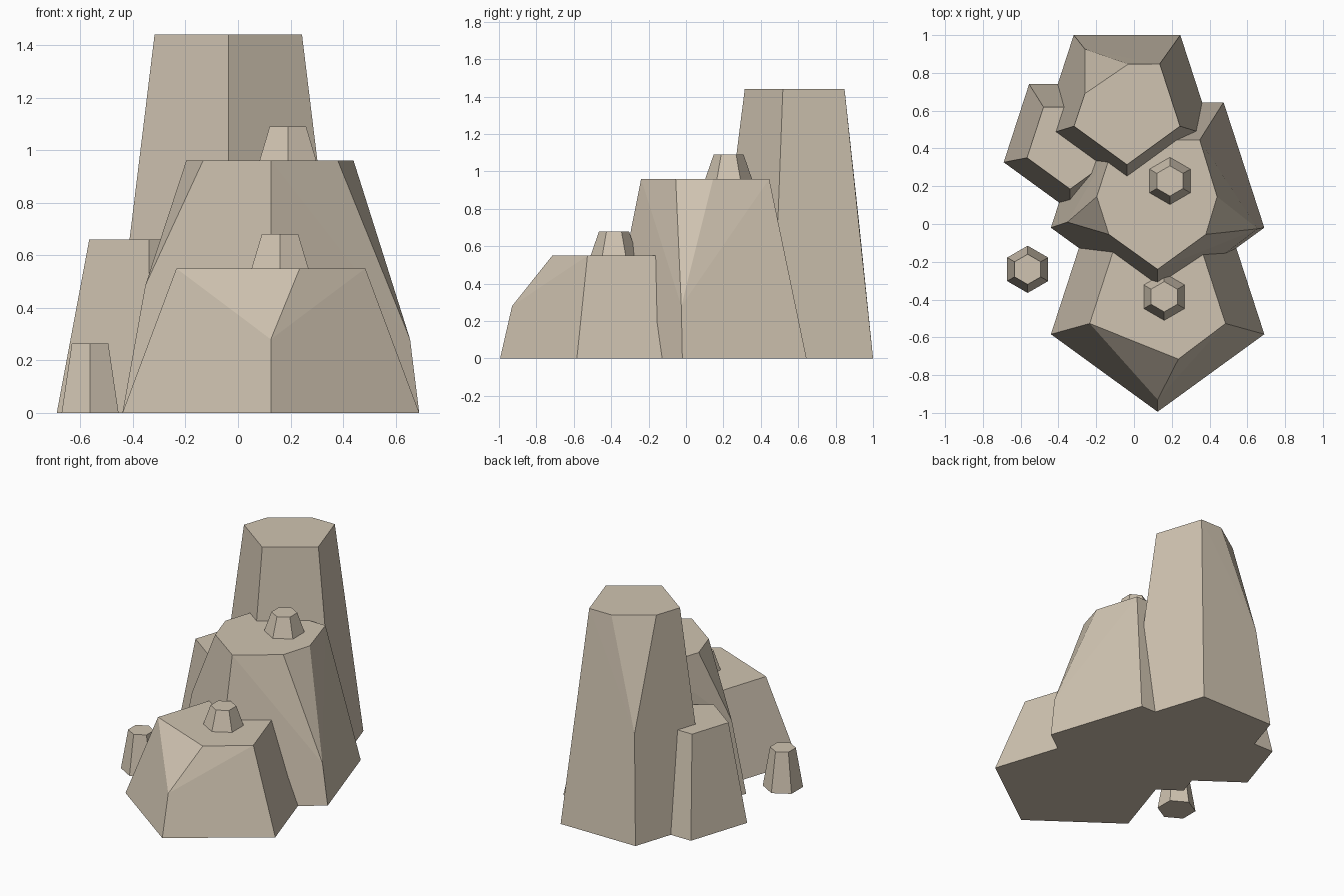
import bpy, math

if "Cube" in bpy.data.objects:
    bpy.data.objects.remove(bpy.data.objects["Cube"])

mat = bpy.data.materials.new("sandstone")
mat.diffuse_color = (0.63, 0.55, 0.44, 1)
mat.use_nodes = True
mat.node_tree.nodes["Principled BSDF"].inputs["Base Color"].default_value = mat.diffuse_color


def ring(cx, cy, r, n):
    # polygon with its first corner pointing to the front
    return [(cx + r * math.cos(-math.pi / 2 + 2 * math.pi * i / n),
             cy + r * math.sin(-math.pi / 2 + 2 * math.pi * i / n)) for i in range(n)]


def rock(name, base, top, height, z0=0.0, chips=None):
    """Tapered rock from (cx, cy, r) rings; chips = {corner: (mid point or None, top points)}"""
    n = 5 if not name.startswith("pebble") else 6
    chips = chips or {}
    verts, faces = [], []

    def add(p):
        verts.append(p)
        return len(verts) - 1

    bases = [add((x, y, z0)) for x, y in ring(*base, n)]
    mids, tops = [], []
    for i, p in enumerate(ring(*top, n)):
        mid, pts = chips.get(i, (None, [p]))
        mids.append(add(mid) if mid else None)
        tops.append([add((x, y, height)) for x, y in pts])
    for i in range(n):
        j = (i + 1) % n
        a, b, c, d = bases[i], bases[j], tops[j][0], tops[i][-1]
        if mids[j] is not None:
            faces += [(a, b, mids[j], d), (mids[j], c, d)]
        elif mids[i] is not None:
            faces += [(a, b, c, mids[i]), (mids[i], c, d)]
        else:
            faces.append((a, b, c, d))
        if len(tops[i]) == 2:
            faces.append((mids[i], tops[i][1], tops[i][0]))
    faces += [tuple(reversed(bases)), tuple(t for ts in tops for t in ts)]
    mesh = bpy.data.meshes.new(name)
    mesh.from_pydata(verts, [], faces)
    mesh.materials.append(mat)
    mesh.update()
    bpy.context.collection.objects.link(bpy.data.objects.new(name, mesh))


# Large rocks, front to back
rock("front_rock", (0.125, -0.40, 0.594), (0.125, -0.41, 0.378), 0.55,
     chips={0: ((0.125, -0.93, 0.28), [(0.235, -0.715)])})
rock("middle_rock", (0.125, 0.164, 0.594), (0.125, 0.164, 0.404), 0.96,
     chips={1: ((0.655, -0.025, 0.28), [(0.38, -0.055), (0.44, 0.145)]),
            2: (None, [(0.348, 0.445)]),
            3: (None, [(-0.10, 0.445)]),
            4: ((-0.353, 0.01, 0.485), [(-0.197, 0.145), (-0.133, -0.055)])})
rock("back_rock", (-0.037, 0.612, 0.48), (-0.037, 0.609, 0.295), 1.44,
     chips={3: ((-0.26, 0.926, 0.72), [(-0.03, 0.847), (-0.26, 0.69)])})
rock("side_rock", (-0.338, 0.441, 0.37), (-0.338, 0.425, 0.24), 0.66)

# Small six-sided pebbles
for i, (x, y, z0, z1) in enumerate([(0.19, 0.228, 0.96, 1.09),
                                    (0.16, -0.385, 0.55, 0.68),
                                    (-0.563, -0.24, 0.0, 0.265)]):
    rock("pebble_%d" % (i + 1), (x, y, 0.125), (x, y, 0.08), z1, z0)
